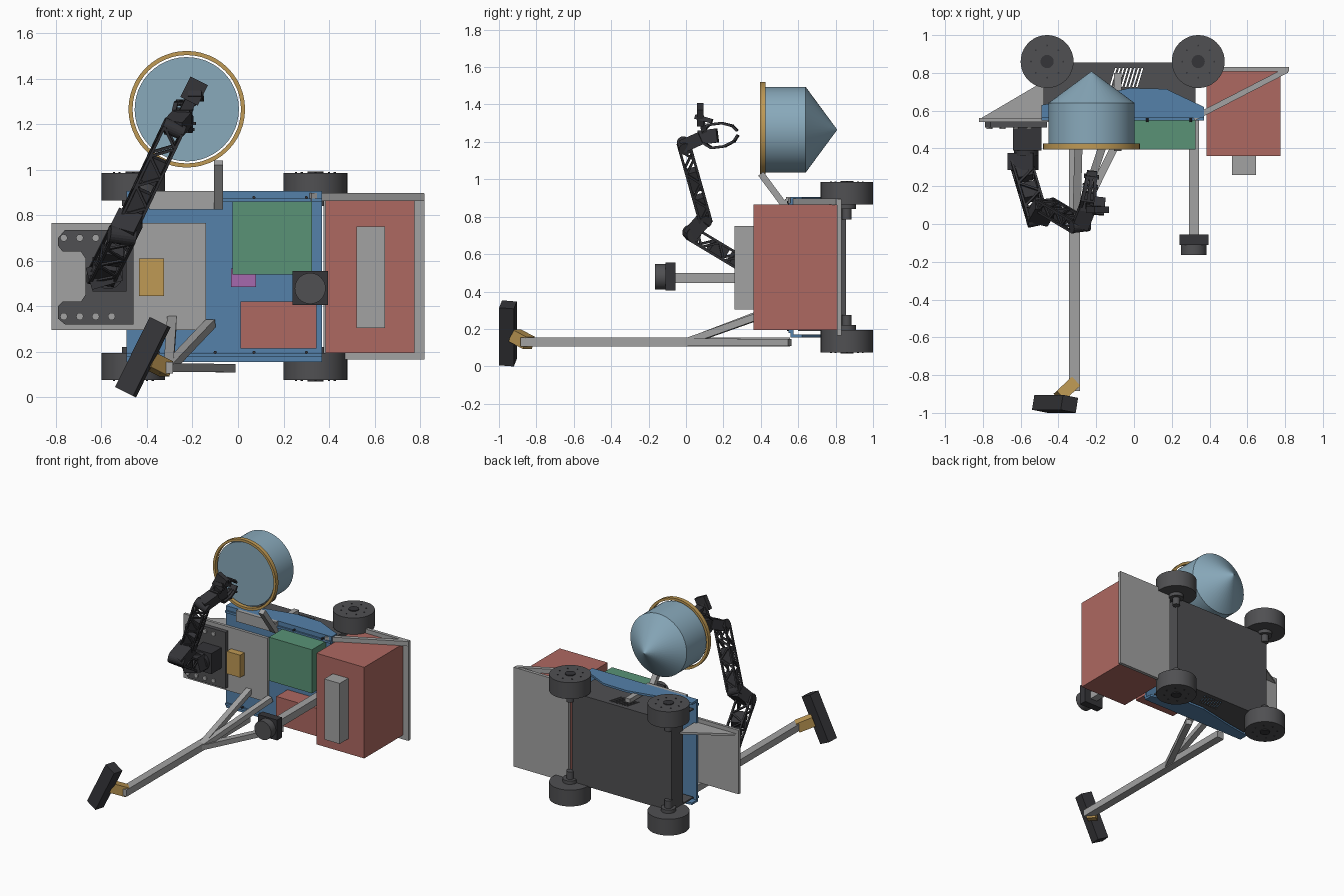
import bpy, bmesh, math
from mathutils import Vector, Matrix

if "Cube" in bpy.data.objects:
    bpy.data.objects.remove(bpy.data.objects["Cube"])


def mat(name, r, g, b):
    m = bpy.data.materials.new(name)
    m.diffuse_color = (r, g, b, 1)
    m.use_nodes = True
    m.node_tree.nodes["Principled BSDF"].inputs["Base Color"].default_value = m.diffuse_color
    return m


RED, BLUE = mat("red", .42, .14, .12), mat("blue", .09, .22, .40)
GREEN, GOLD = mat("green", .10, .29, .18), mat("gold", .52, .32, .09)
SKY, PURPLE = mat("sky", .25, .40, .50), mat("purple", .38, .14, .42)
DARK, BLACK = mat("dark_grey", .08, .08, .085), mat("black", .035, .035, .04)
LIGHT = mat("light_grey", .36, .36, .36)


def finish(name, bm, m):
    bmesh.ops.recalc_face_normals(bm, faces=bm.faces)
    me = bpy.data.meshes.new(name)
    bm.to_mesh(me)
    bm.free()
    ob = bpy.data.objects.new(name, me)
    bpy.context.collection.objects.link(ob)
    if m:
        me.materials.append(m)
    return ob


def frame(p, q, hint):
    """Matrix whose z runs p to q, with x towards hint, centred between."""
    p, q = Vector(p), Vector(q)
    z = (q - p).normalized()
    h = Vector(hint)
    x = (h - z * h.dot(z)).normalized()
    r = Matrix((x, z.cross(x), z)).transposed().to_4x4()
    return Matrix.Translation((p + q) / 2) @ r, (q - p).length


def bar(name, p, q, w, h, m=None, hint=(0, 0, 1)):
    mx, ln = frame(p, q, hint)
    bm = bmesh.new()
    bmesh.ops.create_cube(bm, size=1, matrix=mx @ Matrix.Diagonal((w, h, ln, 1)))
    return finish(name, bm, m)


def box(name, x0, x1, y0, y1, z0, z1, m=None):
    c = ((x0 + x1) / 2, (y0 + y1) / 2)
    return bar(name, (*c, z0), (*c, z1), x1 - x0, y1 - y0, m, (1, 0, 0))


def rod(name, p, q, r1, m=None, r2=None, n=32):
    mx, ln = frame(p, q, (1, .013, .021))
    bm = bmesh.new()
    bmesh.ops.create_cone(bm, cap_ends=True, segments=n, radius1=r1,
                          radius2=r1 if r2 is None else r2, depth=ln, matrix=mx)
    return finish(name, bm, m)


def prism(name, polys, axis, a, b, m=None):
    """Extrude outlines (in the two other axes, in order) along axis y or z."""
    bm = bmesh.new()
    put = (lambda u, v: (u, a, v)) if axis == 'y' else (lambda u, v: (u, v, a))
    for pts in polys:
        f = bm.faces.new([bm.verts.new(put(*p)) for p in pts])
        ext = bmesh.ops.extrude_face_region(bm, geom=[f], use_keep_orig=True)
        vs = [g for g in ext['geom'] if isinstance(g, bmesh.types.BMVert)]
        bmesh.ops.translate(bm, verts=vs, vec=(0, b - a, 0) if axis == 'y' else (0, 0, b - a))
    return finish(name, bm, m)


def lathe(name, profile, cx, cz, m, n=48):
    """Closed (radius, y) profile turned about a y axis."""
    bm = bmesh.new()
    rings = [[bm.verts.new((cx + r * math.cos(t), y, cz + r * math.sin(t))) for r, y in profile]
             for t in (2 * math.pi * i / n for i in range(n))]
    k = len(profile)
    for i in range(n):
        A, B = rings[i], rings[(i + 1) % n]
        for j in range(k):
            bm.faces.new((A[j], A[(j + 1) % k], B[(j + 1) % k], B[j]))
    return finish(name, bm, m)


# wheels with tyre, hub and axle stub
for x in (-.46, .34):
    for z, s in ((.135, -1), (.925, 1)):
        c = lambda d: (x, .86, z + s * d)
        rod("wheel", c(-.06), c(.06), .14, DARK, n=48)
        rod("wheel_cap", c(.06), c(.066), .035, BLACK, n=24)
        rod("wheel_hub", c(-.085), c(-.06), .05, DARK, n=24)
        rod("axle_stub", c(-.14), c(-.06), .026, DARK, n=16)
        for k in range(8):
            t = k * math.pi / 4
            bx, by = x + .085 * math.cos(t), .86 + .085 * math.sin(t)
            rod("wheel_bolt", (bx, by, z + s * .06), (bx, by, z + s * .064), .005, BLACK, n=8)

# chassis shell with slotted upper and lower walls
box("chassis_back", -.48, .325, .83, .855, .19, .85, DARK)
for x in (-.48, .315):
    box("chassis_end", x, x + .012, .72, .855, .19, .85, DARK)
slots = [[(-.13 + i * .02, .725), (-.121 + i * .02, .725),
          (-.091 + i * .02, .825), (-.10 + i * .02, .825)] for i in range(8)]
for z in (.19, .84):
    wall = box("chassis_wall", -.48, .325, .60, .855, z, z + .01, DARK)
    cutter = prism("slot_cutter", slots, 'z', z - .05, z + .05)
    cutter.hide_render = True
    md = wall.modifiers.new("slots", 'BOOLEAN')
    md.operation, md.object = 'DIFFERENCE', cutter
    bpy.context.view_layer.objects.active = wall
    bpy.ops.object.modifier_apply(modifier=md.name)
    bpy.data.objects.remove(cutter)

# blue body tray with tapered side cheeks
box("body_panel", -.49, .37, .56, .575, .155, .905, BLUE)
cheek = [(-.49, .56), (.37, .56), (.37, .62), (.17, .715), (-.02, .72), (-.3, .66), (-.49, .63)]
for z in (.155, .89):
    prism("body_cheek", [cheek], 'z', z, z + .015, BLUE)
for z in (.185, .865):
    box("body_rail", -.49, .37, .548, .56, z - .008, z + .008, BLUE)
    for x in (-.35, -.1, .07, .3):
        rod("rail_bolt", (x, .54, z + .012), (x, .562, z + .012), .007, BLACK, n=10)

# cargo side: backing plate, large box, handle, brace
box("side_plate", .375, .82, .808, .832, .165, .895, LIGHT)
box("large_box", .385, .775, .36, .808, .195, .865, RED)
box("large_box_panel", .52, .645, .26, .36, .305, .75, LIGHT)
bar("side_brace", (.315, .56, .88), (.81, .815, .88), .035, .03, LIGHT)

# electronics boxes
box("battery_box", -.025, .325, .395, .56, .54, .86, GREEN)
box("lower_box", .01, .345, .43, .56, .215, .42, RED)
box("sensor_module", -.03, .08, .50, .56, .485, .565, PURPLE)
box("control_module", -.435, -.325, .49, .54, .445, .61, GOLD)

# camera on its post
box("camera_post", .29, .345, -.055, .56, .445, .50, LIGHT)
box("camera_body", .24, .395, -.11, -.055, .405, .555, BLACK)
rod("camera_lens", (.317, -.165, .478), (.317, -.11, .478), .068, DARK)

# arm mounting shelf, gusset and bracket plate
box("arm_shelf", -.82, -.14, .54, .56, .295, .765, LIGHT)
prism("shelf_gusset", [[(-.81, .56), (-.47, .56), (-.47, .76)]], 'z', .72, .735, LIGHT)
prism("arm_bracket", [[(-.79, .70), (-.76, .735), (-.46, .735), (-.46, .32), (-.76, .32),
                       (-.79, .345), (-.79, .40), (-.77, .42), (-.69, .42), (-.67, .45),
                       (-.67, .61), (-.69, .64), (-.77, .64), (-.79, .665)]], 'y', .51, .54, DARK)
for x in (-.765, -.695, -.625, -.555):
    for z in (.355, .70):
        rod("bracket_bolt", (x, .502, z), (x, .512, z), .016, LIGHT, n=16)

# hopper with cone, rim ring and support
CX, CZ = -.225, 1.265
for part in (rod("hopper_drum", (CX, .41, CZ), (CX, .64, CZ), .229, SKY, n=48),
             rod("hopper_cone", (CX, .64, CZ), (CX, .808, CZ), .229, SKY, 0.001, n=48)):
    part.select_set(True)
lathe("hopper_ring", [(.238, .395), (.256, .395), (.256, .425), (.238, .425)], CX, CZ, GOLD)
box("support_rail", -.39, -.065, .535, .56, .825, .905, LIGHT)
bar("hopper_support", (-.085, .40, 1.03), (-.085, .545, .835), .035, .04, LIGHT)
box("support_arm", -.105, -.065, .53, .80, .865, .895, LIGHT)

# long boom, struts and foot pad
bar("boom", (-.315, -.885, .13), (-.315, .555, .13), .05, .058, LIGHT)
for end in ((-.29, .55, .34), (-.12, .55, .325), (-.03, .555, .128)):
    bar("boom_strut", (-.305, 0, .13), end, .037, .042, LIGHT)
bar("pad_joint", (-.315, -.84, .125), (-.395, -.915, .165), .07, .065, GOLD)
bar("foot_pad", (-.494, -.952, .022), (-.342, -.952, .33), .08, .09, BLACK, (-.2, -1, 0))

# robot arm base
box("arm_turret", -.64, -.49, .39, .51, .465, .615, BLACK)
rod("arm_turntable", (-.57, .39, .54), (-.57, .36, .54), .065, BLACK)
bar("shoulder_motor", (-.655, .33, .52), (-.52, .33, .56), .09, .10, BLACK, (0, 1, 0))


def link(name, p, q, w, t, n):
    """Lattice arm link: side plates, zigzag lattice, motors and joint pins."""
    p, q = Vector(p), Vector(q)
    mx, ln = frame(p, q, (1, 0, 0))
    L = lambda x, y, f: mx @ Vector((x, y, (f - .5) * ln))
    side = mx.col[0].to_3d()
    for s in (-1, 1):
        x = s * w / 2
        for u in (-1, 1):
            bar(name + "_rail", L(x, u * t / 2, 0), L(x, u * t / 2, 1), .012, .014, BLACK, side)
        for i in range(n):
            e = 1 if i % 2 else -1
            bar(name + "_lattice", L(x, e * t / 2, i / n), L(x, -e * t / 2, (i + 1) / n),
                .009, .012, BLACK, side)
            bar(name + "_cross", L(e * w / 2, s * t / 2, i / n), L(-e * w / 2, s * t / 2, (i + 1) / n),
                .012, .009, BLACK, side)
    for a, b in ((.02, .30), (.40, .66)):
        bar(name + "_motor", L(0, 0, a), L(0, 0, b), w * .8, t * .85, BLACK, side)
    for c in (p, q):
        rod(name + "_joint", c - side * (w * .58), c + side * (w * .58), t * .55, BLACK, n=20)


shoulder, elbow_low = (-.60, .33, .53), (-.51, .03, .71)
elbow_high, wrist, palm = (-.47, .10, .79), (-.285, -.01, 1.18), (-.245, .09, 1.225)
link("upper_arm", shoulder, elbow_low, .10, .07, 5)
bar("elbow_block", elbow_low, elbow_high, .11, .085, BLACK, (1, 0, 0))
link("forearm", elbow_high, wrist, .085, .06, 6)
bar("wrist_block", wrist, palm, .085, .07, BLACK, (1, 0, 0))

# gripper fingers and wrist camera
palm = Vector(palm)
ahead, across, lift = Vector((.12, .98, .12)), Vector((1, -.12, 0)), Vector((0, -.12, 1))
for s in (-1, 1):
    curve = [(0, .03), (.04, .062), (.11, .062), (.165, .042), (.19, .012)]
    for u in (-.026, 0, .026):
        pts = [palm + ahead * a + lift * (s * b) + across * (u * (1.4 - a * 4)) for a, b in curve]
        for a, b in zip(pts, pts[1:]):
            bar("gripper_finger", a, b, .018, .013, BLACK, across)
    for a, b in curve[1:4]:
        c = palm + ahead * a + lift * (s * b)
        bar("finger_rib", c - across * .04, c + across * .04, .012, .012, BLACK, ahead)
bar("gripper_core", palm - ahead * .02, palm + ahead * .08, .07, .075, BLACK, across)
bar("camera_stalk", (-.24, .10, 1.24), (-.19, .08, 1.34), .05, .03, BLACK, (1, 0, 0))
bar("wrist_camera", (-.215, .075, 1.30), (-.17, .075, 1.39), .085, .035, BLACK, (1, 0, 0))
bar("wrist_camera_bracket", (-.19, .05, 1.335), (-.18, .14, 1.31), .06, .025, BLACK, (1, 0, 0))

# smooth shading on the round parts only
round_parts = ("wheel", "axle", "hopper_ring", "hopper_drum", "hopper_cone", "camera_lens", "arm_turntable")
for ob in bpy.data.objects:
    ob.select_set(ob.name.startswith(round_parts))
bpy.context.view_layer.objects.active = bpy.context.selected_objects[0]
bpy.ops.object.shade_smooth_by_angle(angle=math.radians(30))
